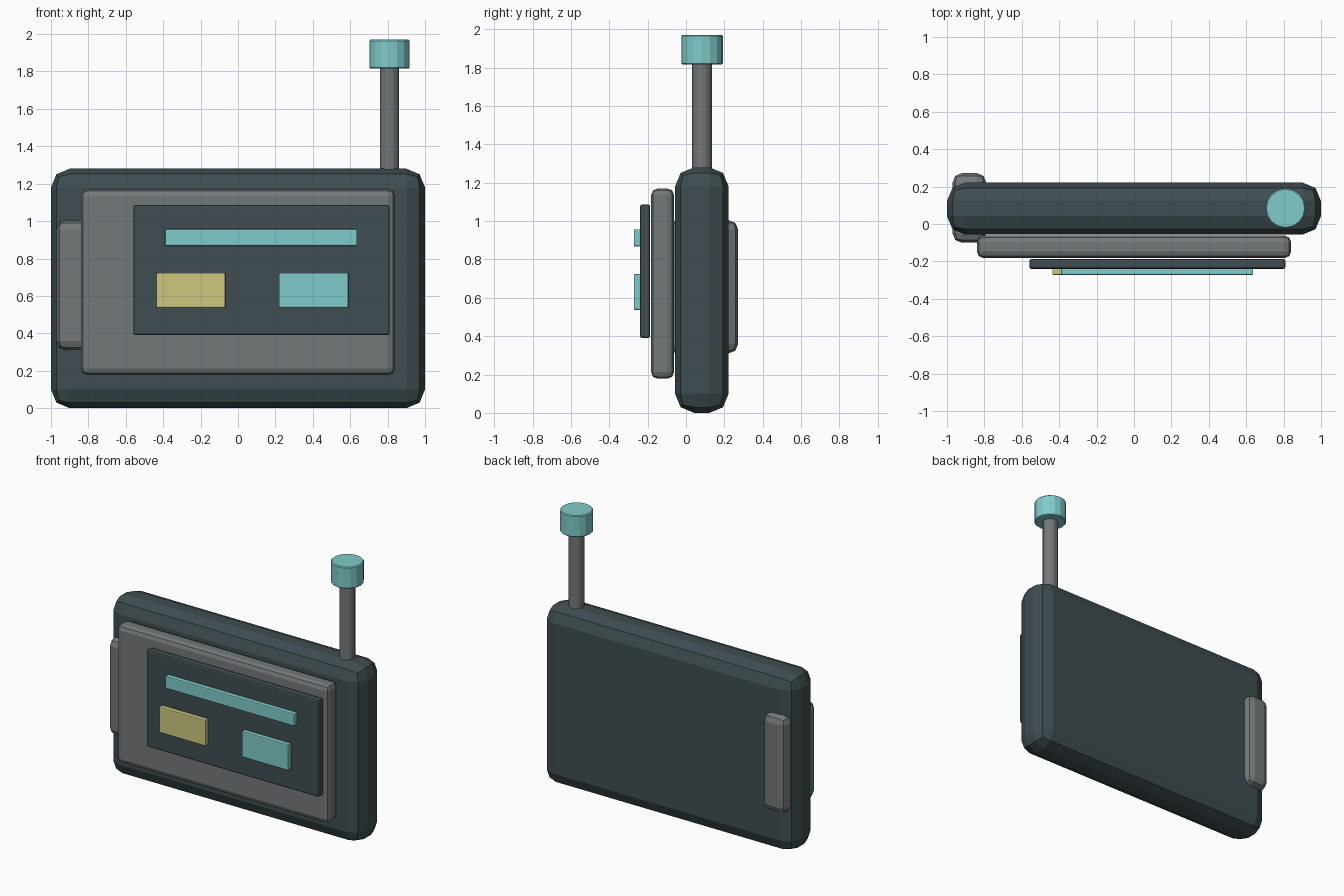
import bpy

if "Cube" in bpy.data.objects:
    bpy.data.objects.remove(bpy.data.objects["Cube"])


def material(name, rgb):
    m = bpy.data.materials.new(name)
    lin = [(c / 255 / 12.92) if c / 255 <= 0.04045 else ((c / 255 + 0.055) / 1.055) ** 2.4 for c in rgb]
    m.diffuse_color = (*lin, 1)
    m.use_nodes = True
    m.node_tree.nodes["Principled BSDF"].inputs["Base Color"].default_value = m.diffuse_color
    return m


SLATE = material("dark_slate", (63, 77, 81))
GREY = material("mid_grey", (116, 120, 121))
CYAN = material("pale_cyan", (127, 204, 203))
YELLOW = material("soft_yellow", (205, 201, 127))


def finish(ob, name, mat, bevel, segments):
    ob.name = name
    ob.data.materials.append(mat)
    mod = ob.modifiers.new("rounded_edges", 'BEVEL')
    mod.width = bevel
    mod.segments = segments
    mod.limit_method = 'ANGLE'
    mod.angle_limit = 0.8


def box(name, xs, ys, zs, mat, bevel, segments=2):
    """Bevelled box given by its extents on each axis."""
    spans = (xs, ys, zs)
    bpy.ops.mesh.primitive_cube_add(size=1, location=[(a + b) / 2 for a, b in spans])
    ob = bpy.context.object
    ob.scale = [b - a for a, b in spans]
    bpy.ops.object.transform_apply(location=False, rotation=False, scale=True)
    finish(ob, name, mat, bevel, segments)


def rod(name, radius, z0, z1, mat, bevel):
    """Upright faceted cylinder on the antenna axis."""
    bpy.ops.mesh.primitive_cylinder_add(vertices=16, radius=radius, depth=z1 - z0,
                                        location=(0.81, 0.084, (z0 + z1) / 2))
    finish(bpy.context.object, name, mat, bevel, 1)


# Main case and raised front layers
box("case", (-1, 1), (-0.057, 0.222), (0, 1.28), SLATE, 0.1)
box("front_panel", (-0.84, 0.84), (-0.182, -0.062), (0.178, 1.17), GREY, 0.035)
box("screen", (-0.56, 0.81), (-0.24, -0.187), (0.39, 1.087), SLATE, 0.012)

# Display bar and two buttons on the screen
box("display_bar", (-0.39, 0.637), (-0.272, -0.237), (0.868, 0.957), CYAN, 0.006)
box("left_button", (-0.437, -0.068), (-0.272, -0.237), (0.537, 0.723), YELLOW, 0.006)
box("right_button", (0.218, 0.59), (-0.272, -0.237), (0.537, 0.723), CYAN, 0.006)

# Side grip wrapping through the left end of the case
box("side_grip", (-0.97, -0.79), (-0.1, 0.272), (0.31, 1.005), GREY, 0.05)

# Antenna
rod("antenna_rod", 0.052, 1.2, 1.84, GREY, 0.005)
rod("antenna_cap", 0.108, 1.815, 1.97, CYAN, 0.006)
